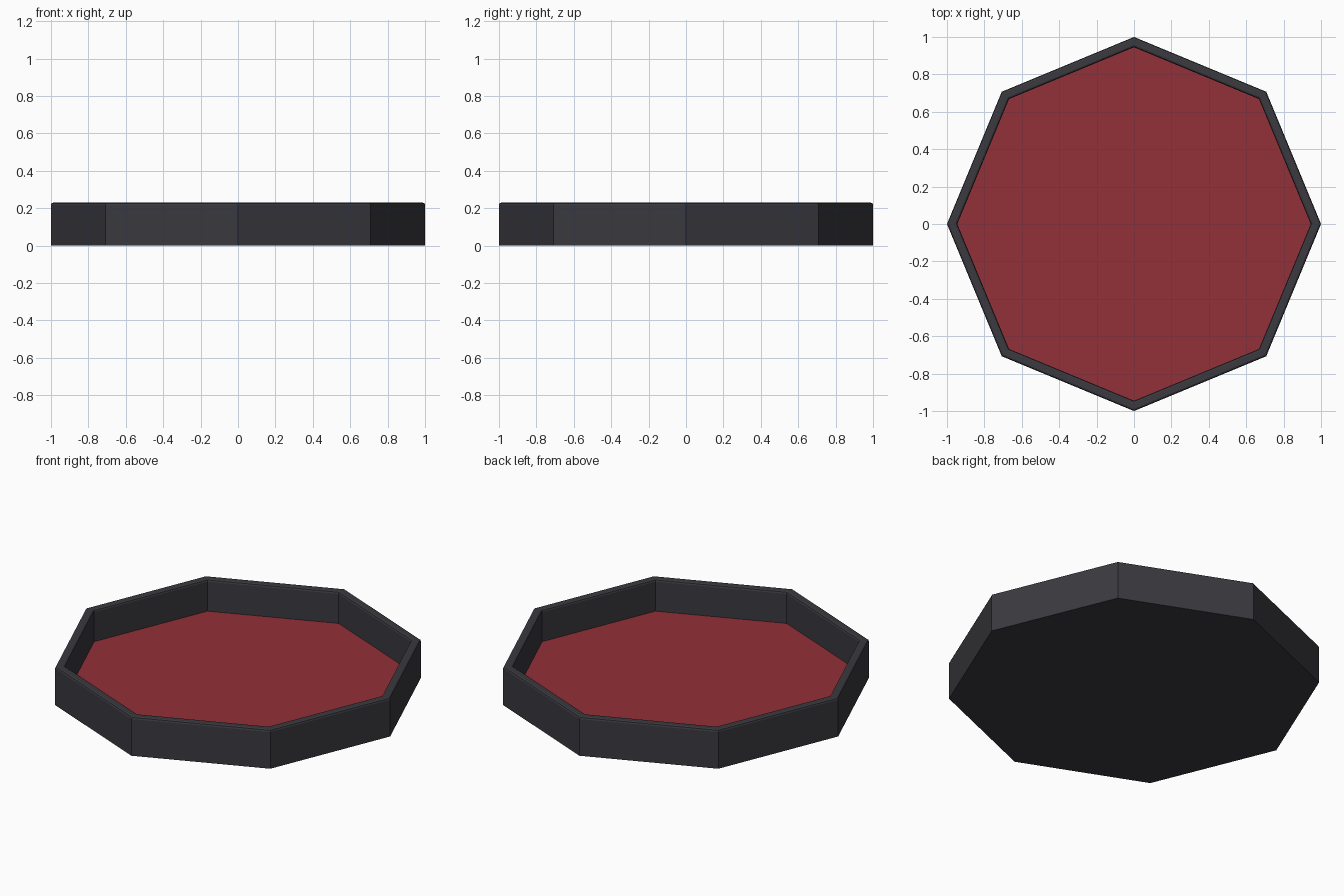
import bpy, bmesh, math

if "Cube" in bpy.data.objects:
    bpy.data.objects.remove(bpy.data.objects["Cube"])

SIDES, R_OUT, R_IN = 8, 1.0, 0.945
HEIGHT, FLOOR_Z, BEVEL = 0.23, 0.043, 0.012


def material(name, colour):
    m = bpy.data.materials.new(name)
    m.diffuse_color = (*colour, 1)
    m.use_nodes = True
    m.node_tree.nodes["Principled BSDF"].inputs["Base Color"].default_value = m.diffuse_color
    return m


dark = material("charcoal", (0.042, 0.042, 0.050))
red = material("deep red", (0.290, 0.030, 0.040))

bm = bmesh.new()


def ring(radius, z):
    return [bm.verts.new((radius * math.cos(2 * math.pi * i / SIDES),
                          radius * math.sin(2 * math.pi * i / SIDES), z))
            for i in range(SIDES)]


# Wall profile from outer foot, over the softened rim, down to the floor
c = BEVEL * 0.3
profile = [(R_OUT, 0), (R_OUT, HEIGHT - BEVEL), (R_OUT - c, HEIGHT - c),
           (R_OUT - BEVEL, HEIGHT), (R_IN + BEVEL, HEIGHT),
           (R_IN + c, HEIGHT - c), (R_IN, HEIGHT - BEVEL), (R_IN, FLOOR_Z)]
rings = [ring(r, z) for r, z in profile]
for a, b in zip(rings, rings[1:]):
    for i in range(SIDES):
        j = (i + 1) % SIDES
        bm.faces.new((a[i], a[j], b[j], b[i]))

# Underside and red floor
bm.faces.new(rings[0][::-1])
floor = bm.faces.new(rings[-1])
floor.material_index = 1

mesh = bpy.data.meshes.new("octagonal_tray")
bm.to_mesh(mesh)
bm.free()
mesh.materials.append(dark)
mesh.materials.append(red)
tray = bpy.data.objects.new("octagonal_tray", mesh)
bpy.context.collection.objects.link(tray)
